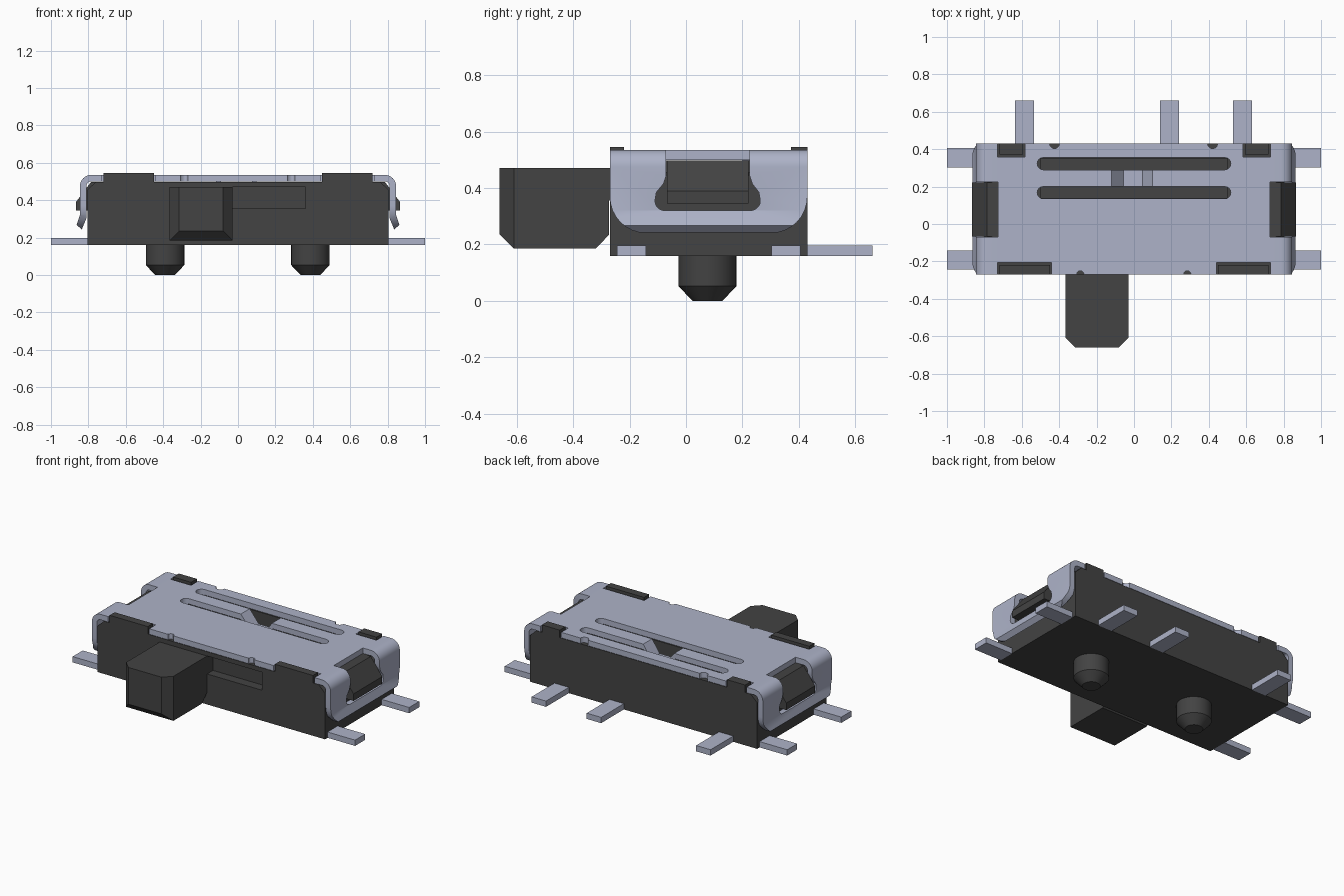
import bpy, bmesh, math
from mathutils import Vector

if "Cube" in bpy.data.objects:
    bpy.data.objects.remove(bpy.data.objects["Cube"], do_unlink=True)


def material(name, rgb):
    m = bpy.data.materials.new(name)
    m.use_nodes = True
    m.diffuse_color = (*rgb, 1)
    bsdf = next(n for n in m.node_tree.nodes if n.type == 'BSDF_PRINCIPLED')
    bsdf.inputs["Base Color"].default_value = (*rgb, 1)
    return m


METAL = material("pale blue metal", (0.42, 0.45, 0.58))
PLASTIC = material("dark grey plastic", (0.056, 0.056, 0.056))


def finish(name, bm, mat):
    bmesh.ops.recalc_face_normals(bm, faces=bm.faces)
    me = bpy.data.meshes.new(name)
    bm.to_mesh(me)
    bm.free()
    me.materials.append(mat)
    ob = bpy.data.objects.new(name, me)
    bpy.context.collection.objects.link(ob)
    return ob


def prism(name, pts, axis, a, b, mat):
    """Extrude a 2D outline along an axis from a to b."""
    place = {'x': lambda p, t: (t, p[0], p[1]),
             'y': lambda p, t: (p[0], t, p[1]),
             'z': lambda p, t: (p[0], p[1], t)}[axis]
    bm = bmesh.new()
    lo = [bm.verts.new(place(p, a)) for p in pts]
    hi = [bm.verts.new(place(p, b)) for p in pts]
    bm.faces.new(lo)
    bm.faces.new(hi)
    n = len(pts)
    for i in range(n):
        j = (i + 1) % n
        bm.faces.new((lo[i], lo[j], hi[j], hi[i]))
    return finish(name, bm, mat)


def box(name, x0, x1, y0, y1, z0, z1, mat):
    return prism(name, [(x0, y0), (x1, y0), (x1, y1), (x0, y1)], 'z', z0, z1, mat)


def arc(cx, cy, r, a0, a1, n=8):
    return [(cx + r * math.cos(math.radians(a0 + (a1 - a0) * i / n)),
             cy + r * math.sin(math.radians(a0 + (a1 - a0) * i / n))) for i in range(n + 1)]


def select(ob):
    bpy.ops.object.select_all(action='DESELECT')
    ob.select_set(True)
    bpy.context.view_layer.objects.active = ob


def cut(ob, cutter, op='DIFFERENCE'):
    """Apply a boolean and discard the cutter."""
    mod = ob.modifiers.new("cut", 'BOOLEAN')
    mod.operation, mod.solver, mod.object = op, 'EXACT', cutter
    select(ob)
    bpy.ops.object.modifier_apply(modifier=mod.name)
    bpy.data.objects.remove(cutter, do_unlink=True)


def smooth(ob):
    select(ob)
    bpy.ops.object.shade_smooth_by_angle(angle=math.radians(30))


Y0, Y1 = -0.27, 0.43          # housing front and back
TOP = 0.498                   # housing top, just under the cover

# Housing with bevelled shoulders, a slider window and a pocket under the spring
housing = prism("housing", [(-0.805, 0.16), (0.805, 0.16), (0.805, 0.455), (0.76, TOP),
                            (-0.76, TOP), (-0.805, 0.455)], 'y', Y0, Y1, PLASTIC)
cut(housing, box("window_cutter", -0.36, 0.36, -0.3, -0.21, 0.355, 0.47, PLASTIC))
cut(housing, box("pocket_cutter", -0.5, 0.5, 0.14, 0.35, 0.4, 0.6, PLASTIC))

# Cover: folded sheet with lips flaring out at the ends
half = ([(0.845, 0.32), (0.863, 0.268), (0.835, 0.243), (0.81, 0.305)])
right = arc(0.785, 0.475, 0.06, 90, 0) + half + arc(0.785, 0.475, 0.025, 0, 90)
left = [(-x, z) for x, z in reversed(right)]
cover = prism("cover", right + left, 'y', Y0 - 0.03, Y1 + 0.03, METAL)
outline = ([(Y0, 0.6)] + arc(Y0 + 0.13, 0.37, 0.13, 180, 270) +
           arc(Y1 - 0.13, 0.37, 0.13, 270, 360) + [(Y1, 0.6)])
cut(cover, prism("end_outline_cutter", outline, 'x', -1, 1, METAL), 'INTERSECT')

# Two long slots, and the gap for the spring strip between them
for y in (0.1675, 0.3225):
    slot = arc(0.485, y, 0.0325, -90, 90) + arc(-0.485, y, 0.0325, 90, 270)
    cut(cover, prism("slot_cutter", slot, 'z', 0.48, 0.6, METAL))
cut(cover, box("strip_cutter", -0.12, 0.10, 0.18, 0.31, 0.48, 0.6, METAL))
strip = [(-0.12, 0.535), (-0.055, 0.455), (0.045, 0.455), (0.10, 0.535),
         (0.10, 0.50), (0.055, 0.42), (-0.065, 0.42), (-0.12, 0.50)]
prism("spring_strip", strip, 'y', 0.20, 0.29, METAL)

# End openings in the cover, wider at the bottom, with a latch in each
opening = ([(-0.07, 0.6), (-0.07, 0.445), (-0.08, 0.415), (-0.105, 0.385)] +
           arc(-0.075, 0.355, 0.035, 180, 270, 5) + arc(0.228, 0.355, 0.035, 270, 360, 5) +
           [(0.258, 0.385), (0.235, 0.415), (0.225, 0.445), (0.225, 0.6)])
latch = [(0.70, 0.345), (0.866, 0.345), (0.866, 0.39), (0.785, TOP), (0.70, TOP)]
for side, s in (("left", 1), ("right", -1)):
    cut(cover, prism("opening_cutter", opening, 'x', s * 0.727, s * 0.95, METAL))
    prism(side + "_latch", [(s * x, z) for x, z in latch], 'y', -0.068, 0.222, PLASTIC)

# Corner notches in the cover, filled by raised housing tabs
for side, s in (("left", 1), ("right", -1)):
    for end, xa, xb, edge, inner in (("front", 0.44, 0.73, Y0, -0.205),
                                     ("back", 0.583, 0.73, Y1, 0.358)):
        d = 1 if inner > edge else -1
        xs = sorted((s * xa, s * xb))
        ys = sorted((edge - d * 0.05, inner))
        cut(cover, box("notch_cutter", *xs, *ys, 0.48, 0.6, METAL))
        ys = sorted((edge, inner - d * 0.014))
        box(f"{end}_{side}_tab", xs[0] + 0.01, xs[1] - 0.01, *ys, TOP - 0.01, 0.546, PLASTIC)

# Small half-round nicks along the cover edges
for x, y, r in ((-0.287, Y0, 0.02), (0.285, Y0, 0.02), (-0.425, Y1, 0.027), (0.42, Y1, 0.027)):
    cut(cover, prism("nick_cutter", arc(x, y, r, 0, 330, 11), 'z', 0.48, 0.6, METAL))
smooth(cover)

# Slider knob: side profile, then the two front upright edges sliced off
knob = prism("slider_knob", [(-0.20, 0.355), (-0.20, 0.47), (-0.66, 0.47), (-0.66, 0.235),
                             (-0.61, 0.185), (-0.32, 0.185), (-0.272, 0.235), (-0.272, 0.355)],
             'x', -0.365, -0.03, PLASTIC)
bm = bmesh.new()
bm.from_mesh(knob.data)
for x, s in ((-0.365, -1), (-0.03, 1)):
    geom = bm.verts[:] + bm.edges[:] + bm.faces[:]
    res = bmesh.ops.bisect_plane(bm, geom=geom, plane_co=Vector((x, -0.61, 0)),
                                 plane_no=Vector((s, -1, 0)), clear_outer=True)
    rim = [e for e in res["geom_cut"] if isinstance(e, bmesh.types.BMEdge)]
    bmesh.ops.holes_fill(bm, edges=rim, sides=0)
bmesh.ops.recalc_face_normals(bm, faces=bm.faces)
bm.to_mesh(knob.data)
bm.free()

# Locating pegs with tapered tips
for side, x in (("left", 0.387), ("right", -0.39)):
    bm = bmesh.new()
    rings = []
    for r, z in ((0.103, 0.165), (0.103, 0.053), (0.053, 0.0)):
        rings.append([bm.verts.new((px, py, z)) for px, py in arc(x, 0.076, r, 0, 348.75, 31)])
    bm.faces.new(rings[0])
    bm.faces.new(rings[-1])
    for a, b in zip(rings, rings[1:]):
        for i in range(32):
            j = (i + 1) % 32
            bm.faces.new((a[i], a[j], b[j], b[i]))
    smooth(finish(side + "_peg", bm, PLASTIC))

# Flat solder terminals at both ends and along the back
for side, s in (("left", 1), ("right", -1)):
    for end, y in (("front", -0.193), ("back", 0.354)):
        xs = sorted((s * 0.805, s * 1.0))
        box(f"{end}_{side}_terminal", *xs, y - 0.051, y + 0.051, 0.16, 0.197, METAL)
for i, x in enumerate((-0.585, 0.19, 0.58)):
    box(f"rear_terminal_{i + 1}", x - 0.051, x + 0.051, Y1, 0.66, 0.16, 0.197, METAL)
